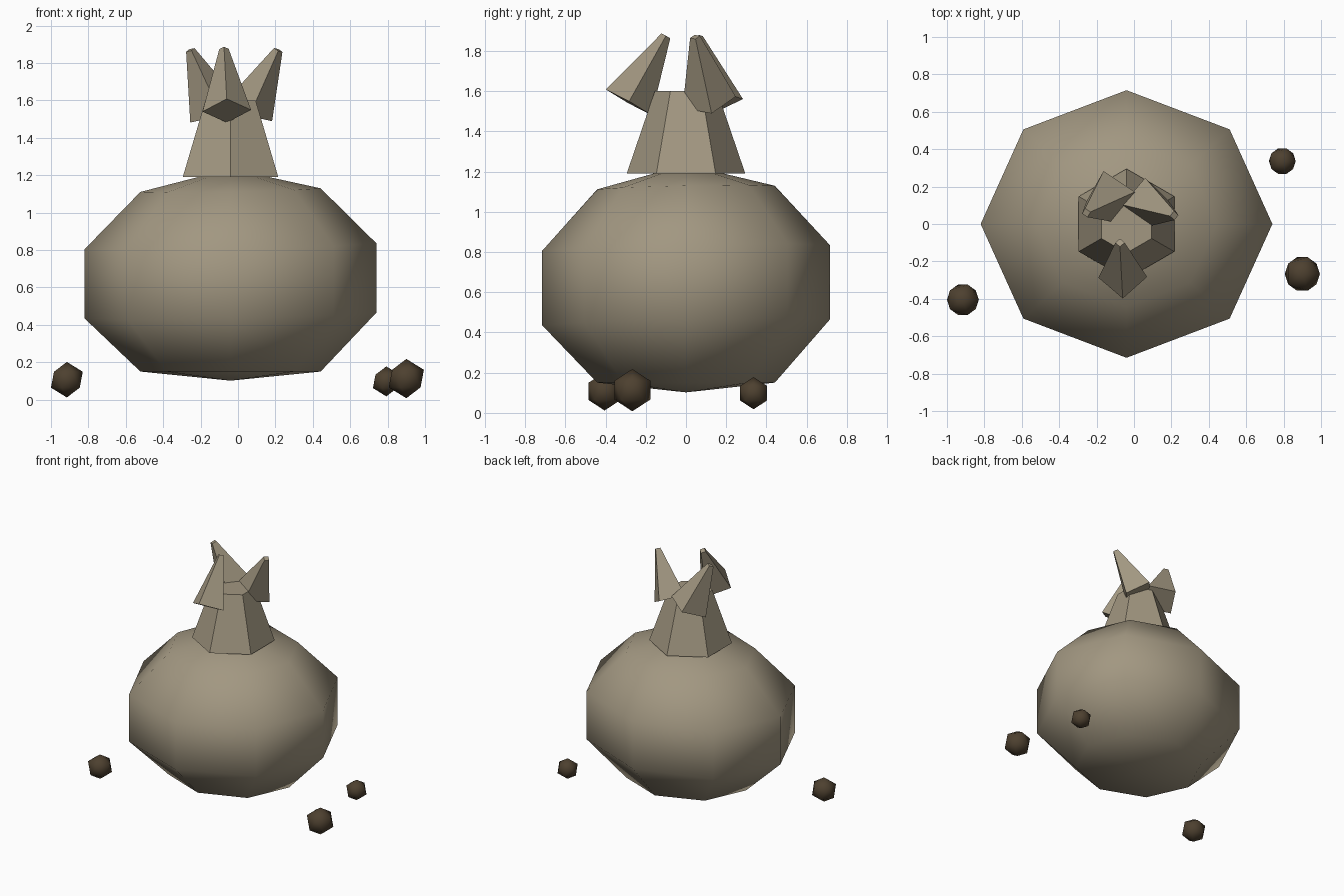
import bpy, bmesh
from mathutils import Matrix, Vector

cube = bpy.data.objects.get("Cube")
if cube:
    bpy.data.objects.remove(cube, do_unlink=True)


def material(name, rgb):
    mat = bpy.data.materials.new(name)
    mat.use_nodes = True
    mat.diffuse_color = (*rgb, 1)
    mat.node_tree.nodes["Principled BSDF"].inputs["Base Color"].default_value = (*rgb, 1)
    return mat


cloth = material("beige cloth", (0.36, 0.31, 0.22))
brown = material("dark brown", (0.075, 0.052, 0.029))


def finish(bm, name, mat, smooth=False):
    bmesh.ops.recalc_face_normals(bm, faces=bm.faces)
    for f in bm.faces:
        f.smooth = smooth
    mesh = bpy.data.meshes.new(name)
    bm.to_mesh(mesh)
    bm.free()
    mesh.materials.append(mat)
    obj = bpy.data.objects.new(name, mesh)
    bpy.context.collection.objects.link(obj)
    return obj


def tapered(name, base, tip, r1, r2, sides, corner):
    """Tapered prism from base to tip, with one corner towards a direction."""
    base, tip = Vector(base), Vector(tip)
    axis = (tip - base).normalized()
    side = Vector(corner)
    side = (side - axis * side.dot(axis)).normalized()
    rot = Matrix((axis.cross(side) * -1, side, axis)).transposed().to_4x4()
    bm = bmesh.new()
    bmesh.ops.create_cone(bm, cap_ends=True, segments=sides, radius1=r1, radius2=r2,
                          depth=(tip - base).length,
                          matrix=Matrix.Translation((base + tip) / 2) @ rot)
    return finish(bm, name, cloth)


# Round sack body with a flattened, slightly uneven shape
bm = bmesh.new()
bmesh.ops.create_uvsphere(bm, u_segments=8, v_segments=5, radius=1)
for v in bm.verts:
    if v.co.z < -0.95:
        v.co.z = -0.89
    v.co = Vector((v.co.x * 0.82 - 0.04, v.co.y * 0.752, v.co.z * 0.6 + 0.636))
    if v.co.z > 0.3:
        v.co.z += 0.02 * (v.co.x + v.co.y)
finish(bm, "sack_body", cloth, smooth=True)

# Gathered neck
tapered("sack_neck", (-0.04, 0, 1.19), (-0.04, 0, 1.6), 0.295, 0.155, 6, (0, 1, 0))

# Cloth tufts around the opening
tapered("front_tuft", (-0.06, -0.285, 1.545), (-0.075, -0.1, 1.875),
        0.13, 0.025, 4, (0, -1, 0.5))
tapered("left_tuft", (0.06, 0.115, 1.545), (0.215, 0.045, 1.87),
        0.135, 0.025, 4, (0, 0.135, 0.03))
tapered("right_tuft", (-0.125, 0.145, 1.54), (-0.255, 0.06, 1.87),
        0.145, 0.025, 4, (0.125, 0.025, 0.06))

# Loose pebbles on the ground
for name, place, radius in (
        ("right_pebble", (-0.915, -0.405, 0.107), 0.095),
        ("left_front_pebble", (0.9, -0.267, 0.113), 0.105),
        ("left_back_pebble", (0.793, 0.336, 0.098), 0.08)):
    bm = bmesh.new()
    bmesh.ops.create_icosphere(bm, subdivisions=1, radius=radius,
                               matrix=Matrix.Translation(place))
    finish(bm, name, brown, smooth=True)
